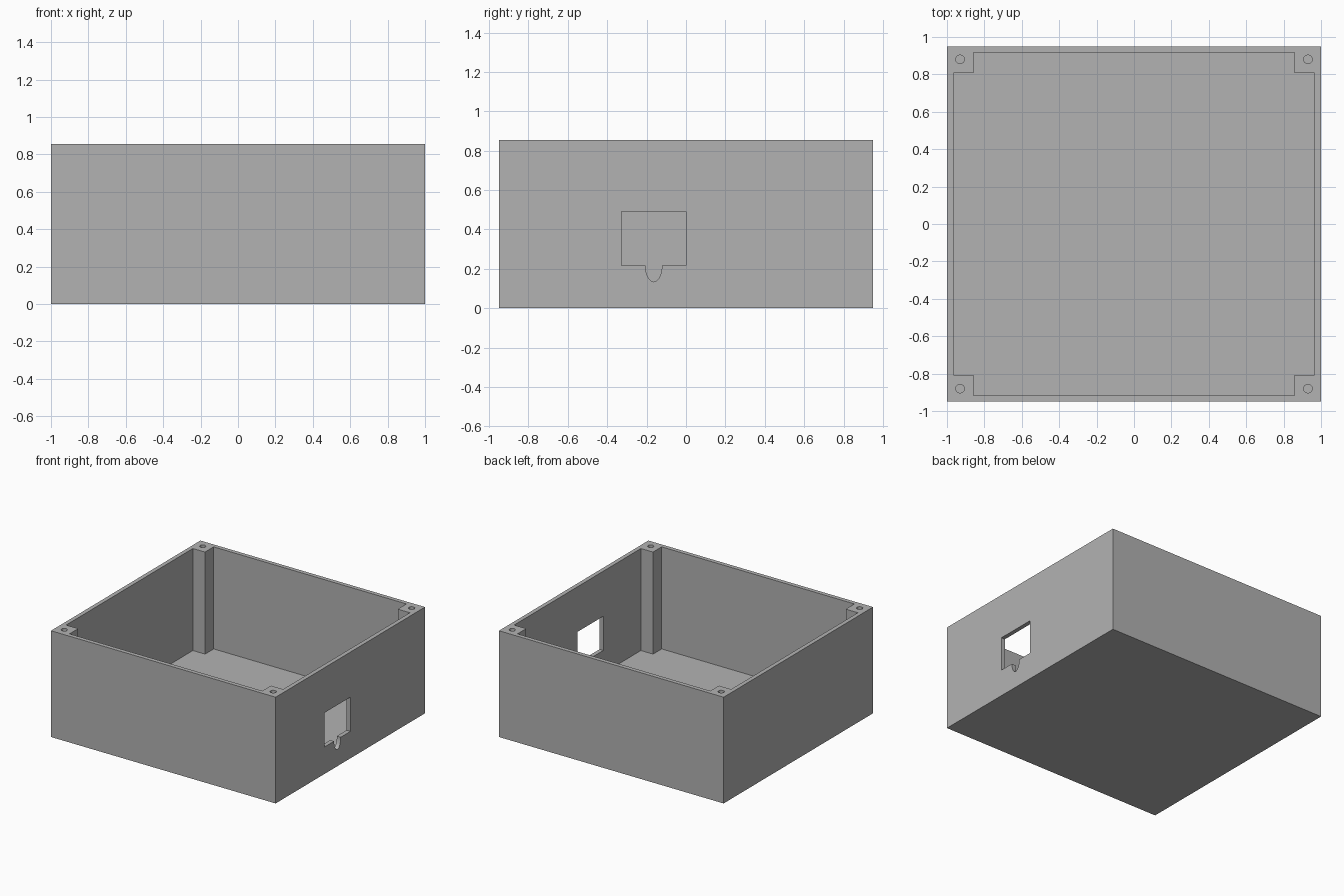
import bpy, bmesh, math
from mathutils import Vector

cube = bpy.data.objects.get("Cube")
if cube:
    bpy.data.objects.remove(cube, do_unlink=True)

# Overall half sizes, height and details
HX, HY, H = 1.0, 0.95, 0.855
WALL = 0.034
POST_X, POST_Y = 0.858, 0.806
HOLE_X, HOLE_Y, HOLE_R, HOLE_DEPTH = 0.93, 0.88, 0.023, 0.4

grey = bpy.data.materials.new("plain grey")
grey.use_nodes = True
colour = (0.448, 0.448, 0.448, 1)
grey.diffuse_color = colour
grey.node_tree.nodes["Principled BSDF"].inputs["Base Color"].default_value = colour


def prism(name, outline, push):
    """Solid made by extruding a closed outline of 3D points along push."""
    bm = bmesh.new()
    face = bm.faces.new([bm.verts.new(p) for p in outline])
    out = bmesh.ops.extrude_face_region(bm, geom=[face])
    moved = [g for g in out["geom"] if isinstance(g, bmesh.types.BMVert)]
    bmesh.ops.translate(bm, verts=moved, vec=Vector(push))
    bmesh.ops.recalc_face_normals(bm, faces=bm.faces)
    mesh = bpy.data.meshes.new(name)
    bm.to_mesh(mesh)
    bm.free()
    mesh.materials.append(grey)
    obj = bpy.data.objects.new(name, mesh)
    bpy.context.collection.objects.link(obj)
    return obj


def carve(body, cutter):
    """Subtract the cutter, bake the result and discard the cutter."""
    cutter.hide_render = True
    mod = body.modifiers.new("carve", "BOOLEAN")
    mod.operation = "DIFFERENCE"
    mod.solver = "EXACT"
    mod.object = cutter
    bpy.context.view_layer.objects.active = body
    bpy.ops.object.modifier_apply(modifier=mod.name)
    bpy.data.objects.remove(cutter, do_unlink=True)


# Outer block
box = prism("enclosure_box",
            [(-HX, -HY, 0), (HX, -HY, 0), (HX, HY, 0), (-HX, HY, 0)], (0, 0, H))

# Cavity with notched corners, which leaves the four screw posts standing
ix, iy = HX - WALL, HY - WALL
cavity = []
for sx, sy in ((1, 1), (-1, 1), (-1, -1), (1, -1)):
    corner = [(ix, POST_Y), (POST_X, POST_Y), (POST_X, iy)]
    if sx * sy < 0:
        corner.reverse()
    cavity += [(sx * x, sy * y, WALL) for x, y in corner]
carve(box, prism("cavity_cutter", cavity, (0, 0, H)))

# Screw holes in the posts
for sx in (-1, 1):
    for sy in (-1, 1):
        ring = [(sx * HOLE_X + HOLE_R * math.cos(a * math.tau / 24),
                 sy * HOLE_Y + HOLE_R * math.sin(a * math.tau / 24),
                 H - HOLE_DEPTH) for a in range(24)]
        carve(box, prism("screw_hole_cutter", ring, (0, 0, 1)))

# Side window with a rounded slot hanging from its lower edge
y0, y1, z0, z1 = -0.328, 0.001, 0.217, 0.492
slot_y, slot_w, slot_h = -0.164, 0.042, 0.083
window = [(y1, z0), (y1, z1), (y0, z1), (y0, z0)]
for i in range(17):
    a = math.pi * (1 + i / 16)
    window.append((slot_y + slot_w * math.cos(a), z0 + slot_h * math.sin(a)))
carve(box, prism("window_cutter", [(HX - 0.1, y, z) for y, z in window], (0.2, 0, 0)))

# Smooth only the round holes and the slot
bpy.ops.object.select_all(action="DESELECT")
box.select_set(True)
bpy.context.view_layer.objects.active = box
bpy.ops.object.shade_smooth_by_angle(angle=math.radians(30))
